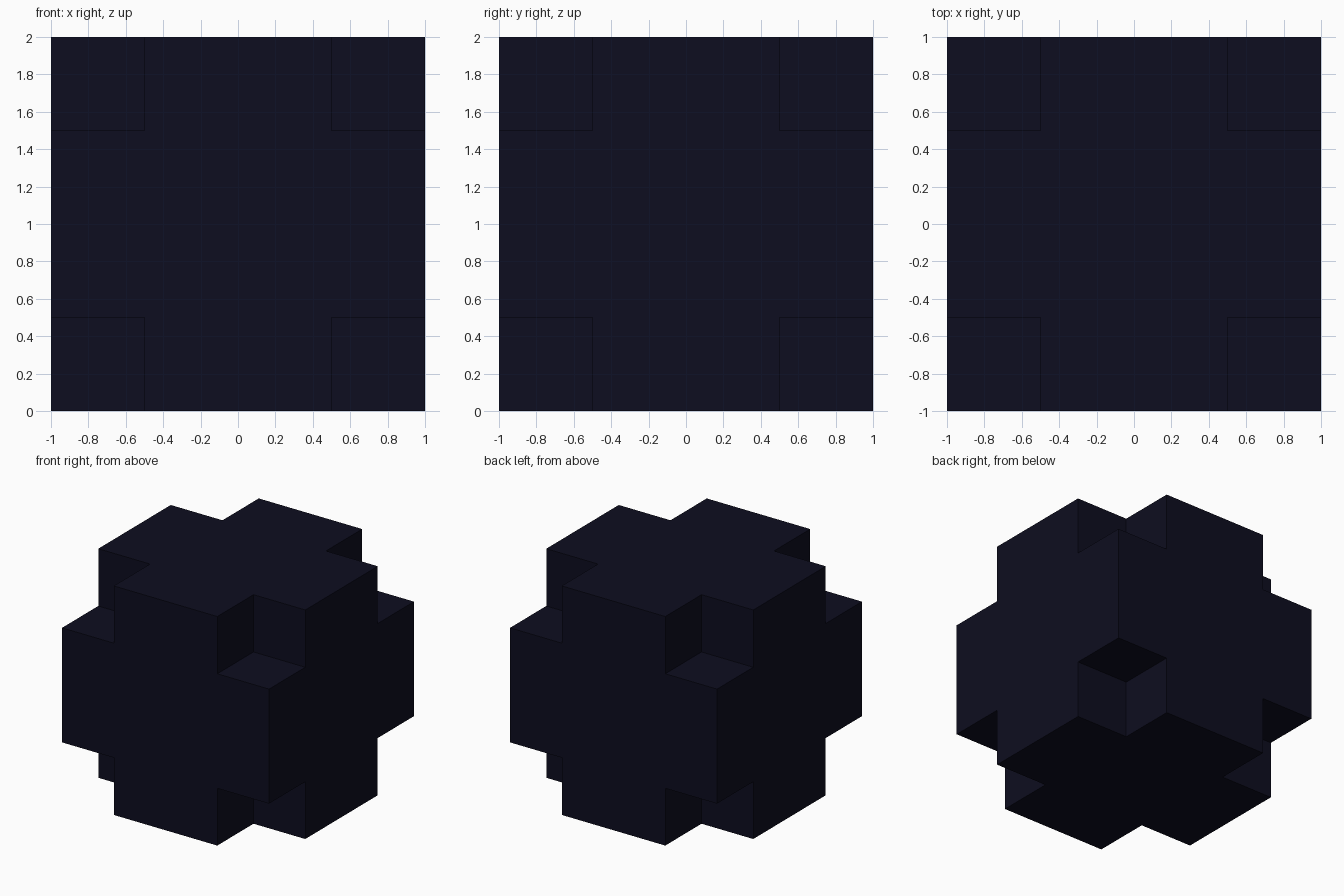
import bpy, bmesh
from itertools import product
from mathutils import Matrix

if "Cube" in bpy.data.objects:
    bpy.data.objects.remove(bpy.data.objects["Cube"])


def add_cubes(name, size, centres):
    """One object made of equal cubes at the given centres."""
    bm = bmesh.new()
    for c in centres:
        bmesh.ops.create_cube(bm, size=size, matrix=Matrix.Translation(c))
    mesh = bpy.data.meshes.new(name)
    bm.to_mesh(mesh)
    bm.free()
    obj = bpy.data.objects.new(name, mesh)
    bpy.context.collection.objects.link(obj)
    return obj


navy = bpy.data.materials.new("dark_navy")
navy.diffuse_color = (0.004, 0.004, 0.014, 1)
navy.use_nodes = True
navy.node_tree.nodes["Principled BSDF"].inputs["Base Color"].default_value = navy.diffuse_color

# Main block, standing on the ground
block = add_cubes("notched_block", 2, [(0, 0, 1)])
block.data.materials.append(navy)

# Cutter centred on all eight corners: removes a 0.5 cube from each
cutter = add_cubes("corner_cutter", 1, product((-1, 1), (-1, 1), (0, 2)))
cutter.data.materials.append(navy)
cutter.hide_render = True
cutter.hide_set(True)

cut = block.modifiers.new("corner_notches", "BOOLEAN")
cut.operation = "DIFFERENCE"
cut.solver = "EXACT"
cut.object = cutter
